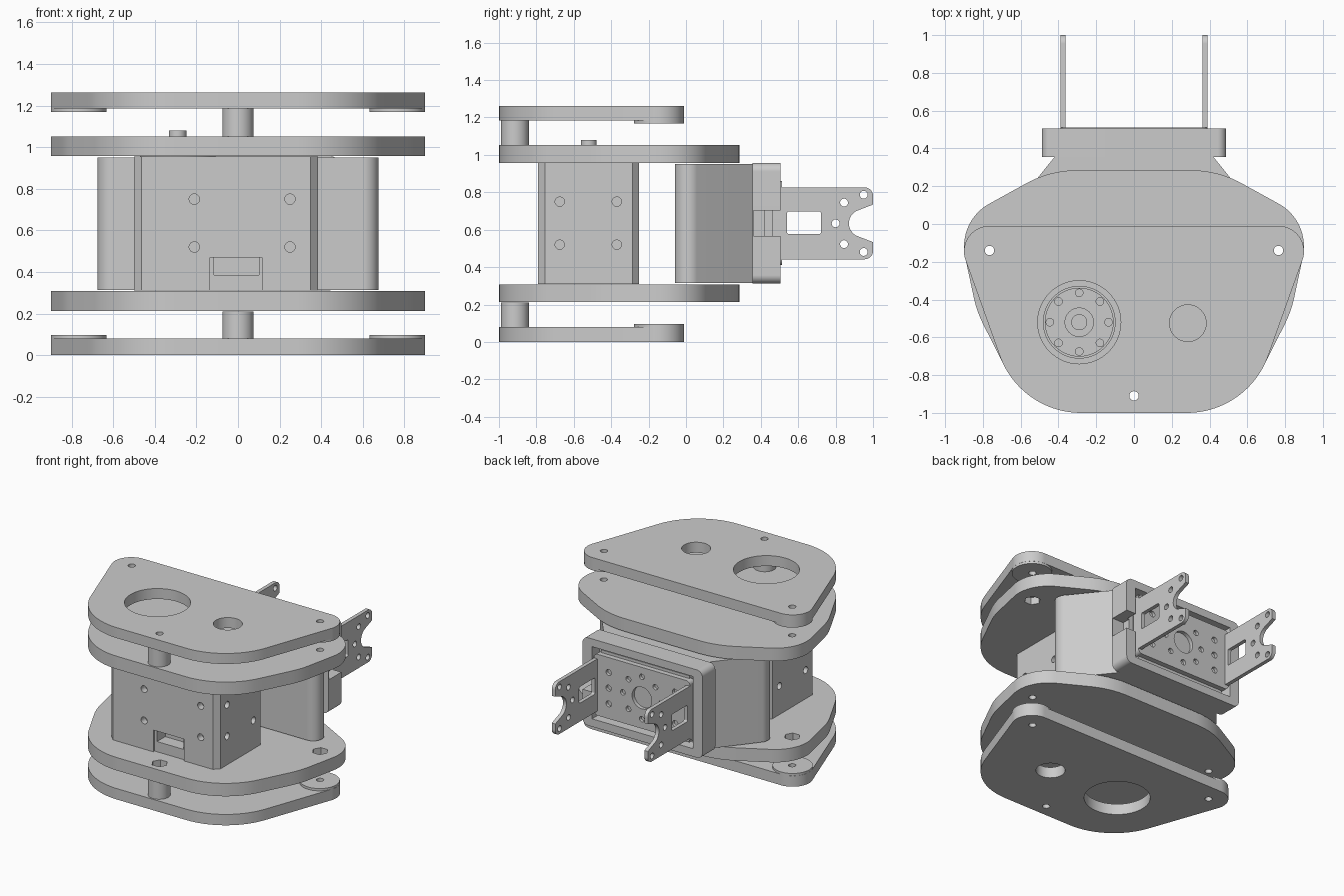
import bpy, bmesh
from math import cos, sin, pi, radians
from mathutils import Vector
from mathutils.geometry import convex_hull_2d

if "Cube" in bpy.data.objects:
    bpy.data.objects.remove(bpy.data.objects["Cube"])

PLACE = {'x': lambda u, v, w: (w, u, v), 'y': lambda u, v, w: (u, w, v), 'z': lambda u, v, w: (u, v, w)}


def circle(u, v, r, n=48):
    return [(u + r * cos(2 * pi * i / n), v + r * sin(2 * pi * i / n)) for i in range(n)]


def hull(*circles):
    """Convex outline wrapped around circles (u, v, r)."""
    pts = [p for c in circles for p in (circle(*c, n=96) if c[2] else [c[:2]])]
    return [pts[i] for i in convex_hull_2d([Vector(p) for p in pts])]


def rect(u0, u1, v0, v1):
    return [(u0, v0), (u1, v0), (u1, v1), (u0, v1)]


def round_rect(u0, u1, v0, v1, r):
    return hull(*[(u, v, r) for u in (u0 + r, u1 - r) for v in (v0 + r, v1 - r)])


def prism(name, pts, axis, a, b):
    """Extrude an outline along an axis from a to b."""
    bm = bmesh.new()
    low, high = [[bm.verts.new(PLACE[axis](u, v, w)) for u, v in pts] for w in (a, b)]
    bm.faces.new(low[::-1])
    bm.faces.new(high)
    for i in range(len(pts)):
        j = (i + 1) % len(pts)
        bm.faces.new((low[i], low[j], high[j], high[i]))
    bmesh.ops.recalc_face_normals(bm, faces=bm.faces)
    me = bpy.data.meshes.new(name)
    bm.to_mesh(me)
    bm.free()
    ob = bpy.data.objects.new(name, me)
    bpy.context.collection.objects.link(ob)
    return ob


def cut(ob, pts, axis, a, b):
    """Subtract a prism from an object."""
    cutter = prism("cutter", pts, axis, a, b)
    mod = ob.modifiers.new("cut", 'BOOLEAN')
    mod.operation, mod.solver, mod.object = 'DIFFERENCE', 'EXACT', cutter
    bpy.context.view_layer.objects.active = ob
    bpy.ops.object.modifier_apply(modifier=mod.name)
    bpy.data.objects.remove(cutter)


def drill(ob, spots, r, axis, a, b, n=24):
    for u, v in spots:
        cut(ob, circle(u, v, r, n), axis, a, b)


BOLTS = [(-.765, -.14), (.765, -.14), (0, -.91)]
SHAFT, PORT = (-.29, -.52), (.285, -.525)
FRONT = [(-.28, -.542, .458), (.28, -.542, .458)]
outer = hull(*FRONT, (-.765, -.145, .135), (.765, -.145, .135))
middle = hull(*FRONT, (-.64, -.12, .26), (.64, -.12, .26), (-.3, -.275, .56), (.3, -.275, .56))

# Outer plates with shaft window, port hole, corner pads and front standoff
for tag, z0, z1, pad, post in (("lower", 0, .08, (.08, .097), (.08, .21)),
                               ("upper", 1.185, 1.262, (1.168, 1.185), (1.052, 1.185))):
    plate = prism(tag + "_outer_plate", outer, 'z', z0, z1)
    drill(plate, BOLTS, .025, 'z', z0 - .1, z1 + .1)
    drill(plate, [SHAFT], .22, 'z', z0 - .1, z1 + .1, 64)
    drill(plate, [PORT], .097, 'z', z0 - .1, z1 + .1, 48)
    for x in (-.765, .765):
        ob = prism(tag + "_corner_pad", circle(x, -.145, .134), 'z', *pad)
        drill(ob, [(x, -.14)], .025, 'z', pad[0] - .1, pad[1] + .1)
    ob = prism(tag + "_standoff", circle(0, -.915, .075), 'z', *post)
    drill(ob, [BOLTS[2]], .025, 'z', post[0] - .1, post[1] + .1)

# Middle plates with hexagonal nut pockets on their inner faces
for tag, z0, z1, pocket, r in (("lower", .213, .308, (.25, .4), .042), ("upper", .957, 1.052, (.9, 1.01), .19)):
    plate = prism(tag + "_middle_plate", middle, 'z', z0, z1)
    drill(plate, BOLTS, .025, 'z', z0 - .1, z1 + .1)
    drill(plate, BOLTS, .055, 'z', *pocket, 6)
    drill(plate, [SHAFT], r, 'z', z0 - .1, z1 + .1, 64)
    drill(plate, [PORT], .097, 'z', z0 - .1, z1 + .1, 48)

# Front motor: chamfered case, screw holes and cable socket
x0, x1, y0, y1, c = -.5, .385, -.79, -.25, .037
case = prism("front_motor", [(x0 + c, y0), (x1 - c, y0), (x1, y0 + c), (x1, y1 - c), (x1 - c, y1),
                             (x0 + c, y1), (x0, y1 - c), (x0, y0 + c)], 'z', .31, .956)
drill(case, [(x, z) for x in (-.21, .25) for z in (.52, .75)], .025, 'y', -.85, -.74)
for a, b in ((-.55, -.45), (.335, .45)):
    drill(case, [(y, z) for y in (-.675, -.37) for z in (.52, .75)], .025, 'x', a, b)
cut(case, rect(-.135, .115, .29, .47), 'y', -.85, -.775)
cut(case, rect(-.115, .1, .385, .47), 'y', -.85, -.68)

# Motor horn with bolt ring and centre knob
horn = prism("motor_horn", circle(*SHAFT, .182), 'z', .95, 1.047)
drill(horn, circle(*SHAFT, .155, 8), .02, 'z', 1.0, 1.1)
cut(horn, circle(*SHAFT, .075), 'z', 1.02, 1.1)
prism("horn_knob", circle(*SHAFT, .042), 'z', 1.0, 1.08)

# Flared neck behind the motor
neck = prism("flared_neck", hull((-.602, .013, .073), (.602, .013, .073), (-.42, .356, 0), (.42, .356, 0)),
             'z', .314, .95)
drill(neck, [(-.27, .63), (.27, .63)], .025, 'y', -.1, .02)

# Rear frame with open cavity and one side notch
frame = prism("rear_frame", round_rect(-.487, .487, .312, .957, .045), 'y', .355, .505)
cut(frame, rect(-.41, .41, .37, .9), 'y', .42, .6)
cut(frame, rect(.395, .6, .567, .703), 'y', .36, .6)

# Bracket base with centre bore, bolt ring and outer holes
base = prism("bracket_base", round_rect(-.39, .39, .41, .86, .03), 'y', .46, .512)
drill(base, circle(0, .635, .155, 8), .02, 'y', .49, .6)
drill(base, [(x, z) for x in (-.27, .27) for z in (.52, .635, .75)], .022, 'y', .49, .6)
cut(base, circle(0, .635, .08), 'y', .485, .6)
prism("rear_motor", rect(-.36, .36, .39, .88), 'y', .41, .475)

# Forked bracket arms
for tag, a, b in (("left", -.39, -.362), ("right", .362, .39)):
    arm = prism(tag + "_bracket_arm", round_rect(.47, 1.0, .442, .826, .045), 'x', a, b)
    cut(arm, hull((.945, .634, .074), (1.06, .634, .115)), 'x', a - .1, b + .1)
    cut(arm, round_rect(.54, .722, .577, .698, .012), 'x', a - .1, b + .1)
    drill(arm, [(.845, .745), (.845, .523), (.8, .634), (.95, .787), (.95, .481)], .021, 'x', a - .1, b + .1)

# Smooth the curves, keep the edges crisp
for ob in bpy.context.scene.objects:
    ob.select_set(True)
    bpy.context.view_layer.objects.active = ob
bpy.ops.object.shade_smooth_by_angle(angle=radians(30))
